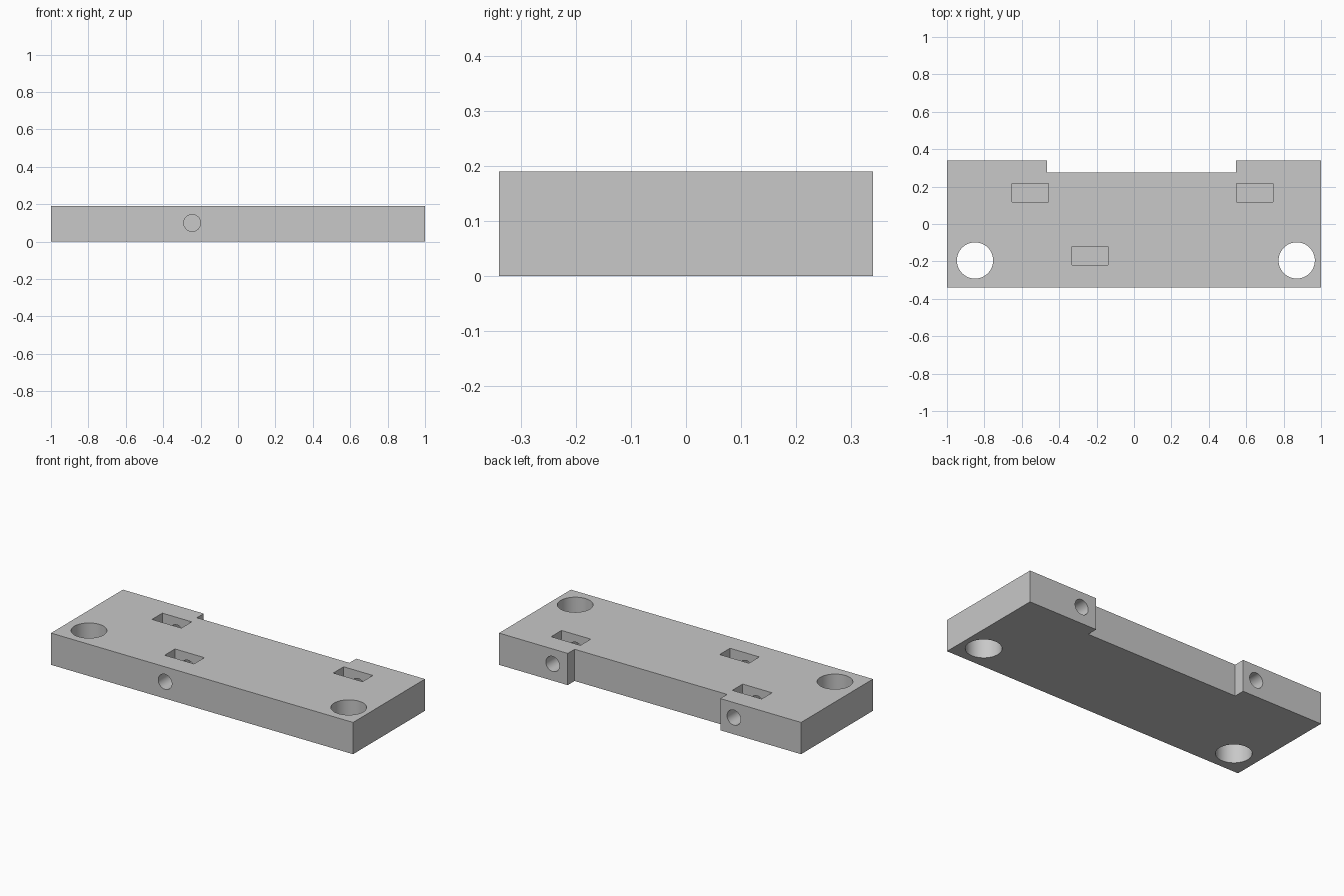
import bpy
import bmesh
from mathutils import Matrix

cube = bpy.data.objects.get("Cube")
if cube:
    bpy.data.objects.remove(cube, do_unlink=True)

HEIGHT = 0.19
BORE_Z = 0.1

grey = bpy.data.materials.new("light grey")
grey.use_nodes = True
colour = (0.58, 0.58, 0.58, 1)
grey.diffuse_color = colour
grey.node_tree.nodes["Principled BSDF"].inputs["Base Color"].default_value = colour


def make_object(name, bm):
    bmesh.ops.recalc_face_normals(bm, faces=bm.faces)
    mesh = bpy.data.meshes.new(name)
    bm.to_mesh(mesh)
    bm.free()
    mesh.materials.append(grey)
    obj = bpy.data.objects.new(name, mesh)
    bpy.context.collection.objects.link(obj)
    return obj


def box(name, low, high):
    bm = bmesh.new()
    size = [b - a for a, b in zip(low, high)]
    middle = [(a + b) / 2 for a, b in zip(low, high)]
    bmesh.ops.create_cube(bm, size=1, matrix=Matrix.Translation(middle) @ Matrix.Diagonal((*size, 1)))
    return make_object(name, bm)


def cylinder(name, centre, radius, length, along_y=False):
    bm = bmesh.new()
    turn = Matrix.Rotation(1.5707963, 4, "X") if along_y else Matrix.Identity(4)
    bmesh.ops.create_cone(bm, cap_ends=True, segments=48, radius1=radius, radius2=radius,
                          depth=length, matrix=Matrix.Translation(centre) @ turn)
    return make_object(name, bm)


# Plate outline with a shallow recess along the back edge
outline = [(-1, -0.34), (1, -0.34), (1, 0.34), (0.545, 0.34),
           (0.545, 0.275), (-0.465, 0.275), (-0.465, 0.34), (-1, 0.34)]
bm = bmesh.new()
base = bm.faces.new([bm.verts.new((x, y, 0)) for x, y in outline])
top = bmesh.ops.extrude_face_region(bm, geom=[base])["geom"]
bmesh.ops.translate(bm, vec=(0, 0, HEIGHT), verts=[v for v in top if isinstance(v, bmesh.types.BMVert)])
plate = make_object("mounting_plate", bm)

cutters = []

# Large vertical mounting holes
for side, x in (("right", -0.85), ("left", 0.87)):
    cutters.append(cylinder(f"{side}_mounting_hole", (x, -0.195, HEIGHT / 2), 0.097, 0.5))

# Nut slots open at the top, each crossed by a screw bore from the nearest edge
for name, x, y, edge in (("front", -0.235, -0.17, -1), ("back_right", -0.555, 0.167, 1),
                         ("back_left", 0.645, 0.167, 1)):
    cutters.append(box(f"{name}_nut_slot", (x - 0.097, y - 0.049, 0.02), (x + 0.097, y + 0.049, 0.3)))
    inner, outer = y - edge * 0.13, edge * 0.4
    bore_x = -0.245 if edge < 0 else x
    cutters.append(cylinder(f"{name}_screw_bore", (bore_x, (inner + outer) / 2, BORE_Z),
                            0.045, abs(outer - inner), along_y=True))

for cutter in cutters:
    cut = plate.modifiers.new(cutter.name, "BOOLEAN")
    cut.operation = "DIFFERENCE"
    cut.solver = "EXACT"
    cut.object = cutter

# Bake the cuts, then drop the cutters
bpy.context.view_layer.update()
evaluated = plate.evaluated_get(bpy.context.evaluated_depsgraph_get())
plate_mesh = bpy.data.meshes.new_from_object(evaluated)
plate.modifiers.clear()
plate.data = plate_mesh
for cutter in cutters:
    bpy.data.objects.remove(cutter, do_unlink=True)

# Smooth bores, sharp edges
bpy.ops.object.select_all(action="DESELECT")
plate.select_set(True)
bpy.context.view_layer.objects.active = plate
bpy.ops.object.shade_smooth_by_angle()
